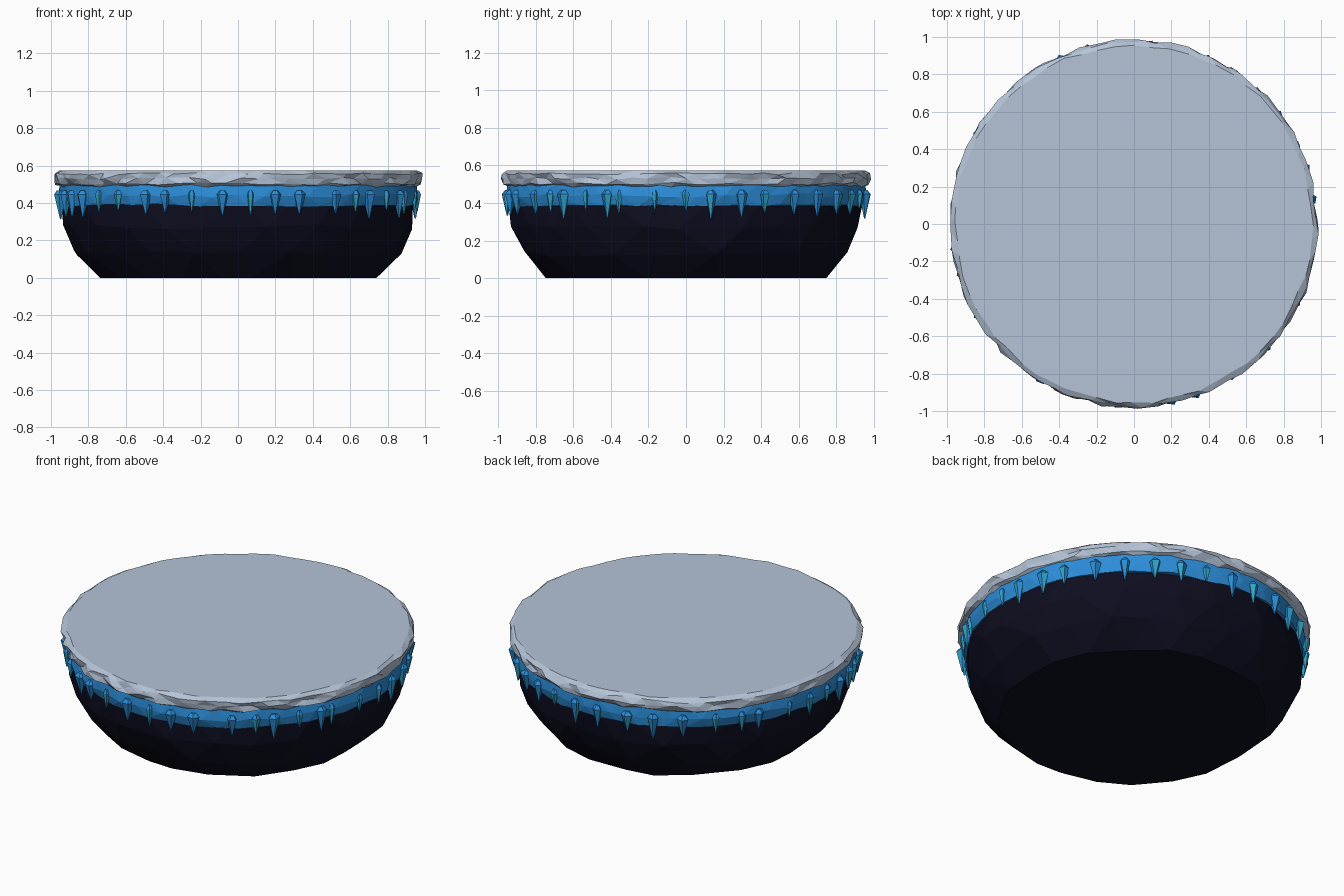
import bpy, bmesh, math, random
from mathutils import Vector

if "Cube" in bpy.data.objects:
    bpy.data.objects.remove(bpy.data.objects["Cube"])

random.seed(7)


def mat(name, col):
    m = bpy.data.materials.new(name)
    m.diffuse_color = (*col, 1)
    m.use_nodes = True
    m.node_tree.nodes["Principled BSDF"].inputs["Base Color"].default_value = m.diffuse_color
    return m


SNOW = mat("snow grey", (0.46, 0.55, 0.68))
ICE = mat("ice blue", (0.025, 0.27, 0.70))
TEAL = mat("icicle teal", (0.03, 0.38, 0.60))
ROCK = mat("dark rock", (0.004, 0.004, 0.014))


def finish(bm, name, mats):
    bmesh.ops.recalc_face_normals(bm, faces=bm.faces)
    me = bpy.data.meshes.new(name)
    bm.to_mesh(me)
    bm.free()
    for m in mats:
        me.materials.append(m)
    ob = bpy.data.objects.new(name, me)
    bpy.context.collection.objects.link(ob)
    return ob


def ragged_drum(name, profile, n, m):
    """Capped lathe; profile rows are (radius, z, radial jitter, z jitter, angle jitter)."""
    bm = bmesh.new()
    rings = []
    for k, (r, z, jr, jz, ja) in enumerate(profile):
        ring = []
        for i in range(n):
            a = 2 * math.pi * (i + 0.5 * (k % 2) + random.uniform(-ja, ja)) / n
            rr = r + random.uniform(-jr, jr)
            ring.append(bm.verts.new((rr * math.cos(a), rr * math.sin(a),
                                      z + random.uniform(-jz, jz))))
        rings.append(ring)
    # triangulated sides between staggered rings
    for k in range(len(rings) - 1):
        lo, hi = rings[k], rings[k + 1]
        for i in range(n):
            j = (i + 1) % n
            if k % 2 == 0:
                bm.faces.new((lo[i], lo[j], hi[i]))
                bm.faces.new((lo[j], hi[j], hi[i]))
            else:
                bm.faces.new((lo[i], hi[j], hi[i]))
                bm.faces.new((lo[i], lo[j], hi[j]))
    bm.faces.new(rings[0])
    bm.faces.new(rings[-1])
    return finish(bm, name, [m])


# dark rock bowl underneath
ragged_drum("rock_bowl", [
    (0.755, 0.0, 0.02, 0.0, 0.2),
    (0.875, 0.13, 0.015, 0.015, 0.2),
    (0.935, 0.275, 0.012, 0.015, 0.2),
    (0.945, 0.42, 0.006, 0.0, 0.2)], 22, ROCK)

# blue ice band
ragged_drum("ice_band", [
    (0.948, 0.388, 0.006, 0.008, 0.2),
    (0.962, 0.44, 0.006, 0.01, 0.2),
    (0.955, 0.50, 0.004, 0.0, 0.1)], 46, ICE)

# lumpy snow rim with flat top
ragged_drum("snow_slab", [
    (0.945, 0.486, 0.006, 0.006, 0.2),
    (0.974, 0.502, 0.012, 0.007, 0.25),
    (0.980, 0.532, 0.013, 0.007, 0.25),
    (0.978, 0.556, 0.012, 0.006, 0.25),
    (0.955, 0.573, 0.008, 0.0, 0.2)], 64, SNOW)

# icicles hanging round the band
ANGLES = [-158, -150, -141, -132, -121, -114, -105, -95, -86, -78, -70, -57,
          -49, -43, -34, -26, -22, -10, 0, 8, 18, 26, 37, 47, 57, 66, 75, 85,
          94, 105, 114, 124, 135, 144, 150, 162, 171, 180, 188, 196]
bm = bmesh.new()
for deg in ANGLES:
    a = math.radians(deg)
    big = random.random() < 0.6
    w = random.uniform(0.030, 0.037) if big else random.uniform(0.018, 0.026)
    tip = random.uniform(0.31, 0.35) if big else random.uniform(0.34, 0.38)
    c = Vector((0.957 * math.cos(a), 0.957 * math.sin(a), 0))
    turn = random.uniform(0, 6)
    rings = []
    for z, r in ((tip, 0.004), (0.447, w), (0.468, w * 0.45)):
        rings.append([bm.verts.new(c + Vector((r * math.cos(turn + q * math.tau / 5),
                                               r * math.sin(turn + q * math.tau / 5), z)))
                      for q in range(5)])
    for k in range(2):
        for q in range(5):
            p = (q + 1) % 5
            f = bm.faces.new((rings[k][q], rings[k][p], rings[k + 1][p], rings[k + 1][q]))
            # teal shafts on some facets, blue shoulders
            f.material_index = 1 if k == 0 and (not big or q % 2) else 0
    bm.faces.new(rings[0])
    bm.faces.new(rings[2])
finish(bm, "icicles", [ICE, TEAL])
